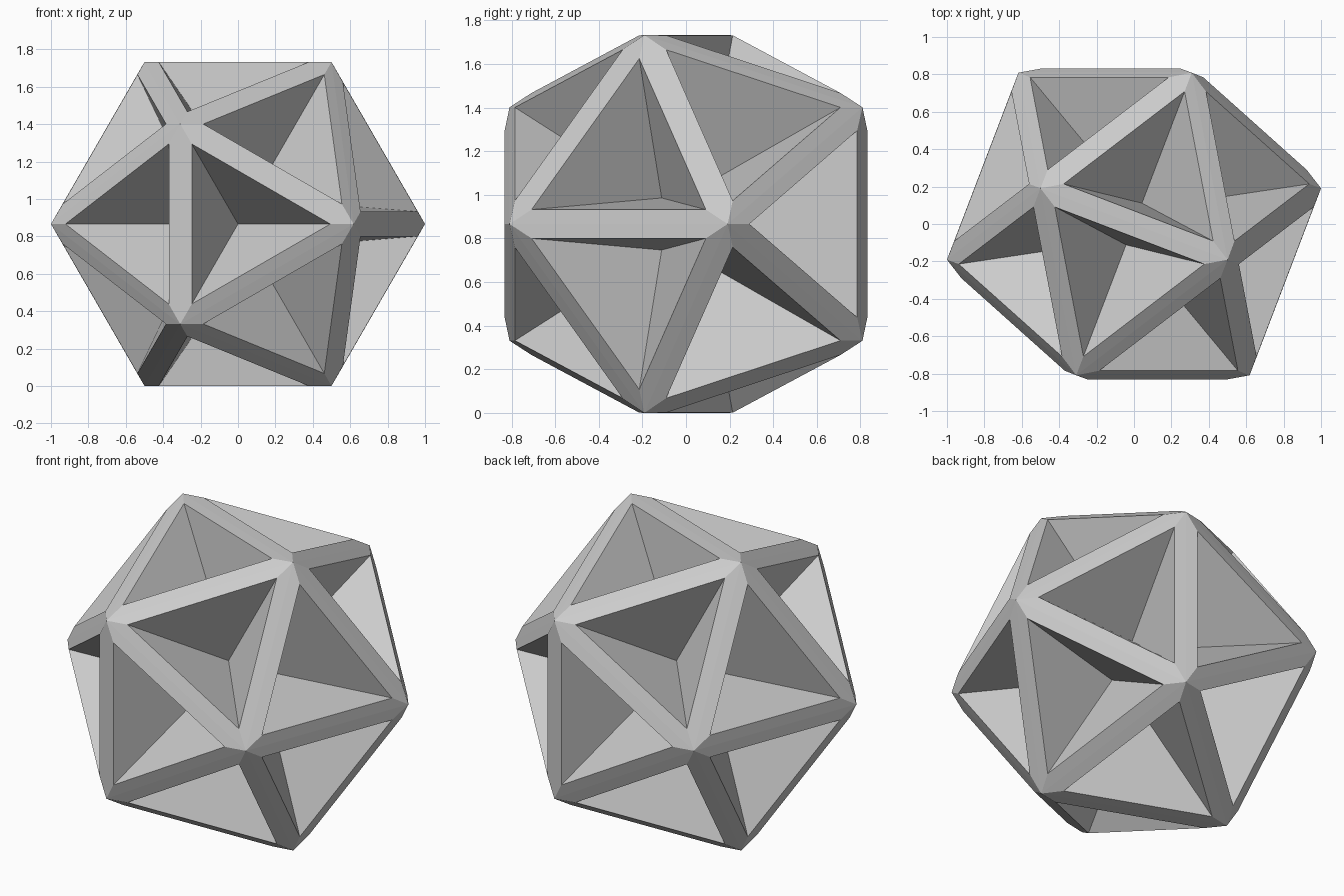
import bpy
import bmesh
from math import sin, cos, radians, sqrt
from mathutils import Vector

cube = bpy.data.objects.get("Cube")
if cube:
    bpy.data.objects.remove(cube, do_unlink=True)

grey = bpy.data.materials.new("plain_grey")
grey.use_nodes = True
colour = (0.6, 0.6, 0.6, 1)
grey.diffuse_color = colour
grey.node_tree.nodes["Principled BSDF"].inputs["Base Color"].default_value = colour

# Regular icosahedron with one face square to the front: four rings of three corners
PHI = (1 + sqrt(5)) / 2
CENTRE_Z = sqrt(3) / 2
INRADIUS = PHI / 2
rings = [
    (1 / PHI, -INRADIUS, 0),
    (1, 0.5 / PHI - 0.5, 60),
    (1, 0.5 - 0.5 / PHI, 0),
    (1 / PHI, INRADIUS, 60),
]

bm = bmesh.new()
for radius, y, start in rings:
    for k in range(3):
        a = radians(start + 120 * k)
        bm.verts.new(Vector((radius * cos(a), y, CENTRE_Z + radius * sin(a))))
bmesh.ops.convex_hull(bm, input=bm.verts[:])
bmesh.ops.recalc_face_normals(bm, faces=bm.faces[:])

# Raised frame around each face, so neighbouring frames form nearly flat struts
panels = bm.faces[:]
bmesh.ops.inset_individual(bm, faces=panels, thickness=0.062, depth=0.0225,
                           use_even_offset=True)

# Deep three-sided pit inside each frame
panels = [f for f in bm.faces if len(f.verts) == 3]
for f in panels:
    f.normal_update()
bmesh.ops.poke(bm, faces=panels, offset=-0.497)

mesh = bpy.data.meshes.new("pitted_icosahedron")
bm.to_mesh(mesh)
bm.free()
mesh.materials.append(grey)
solid = bpy.data.objects.new("pitted_icosahedron", mesh)
bpy.context.collection.objects.link(solid)
